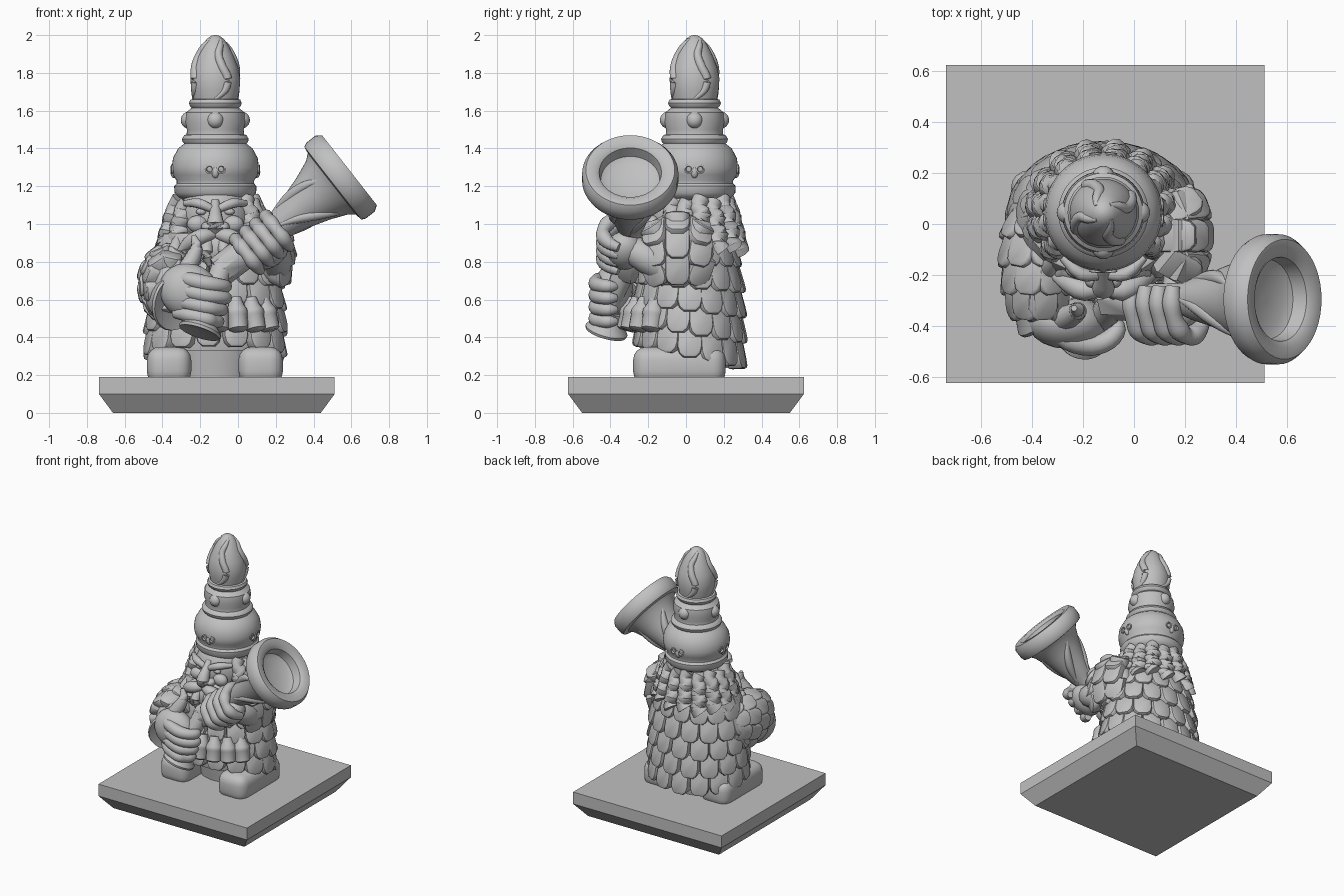
import bpy, bmesh
from math import sin, cos, pi, radians
from mathutils import Vector, Matrix

cube = bpy.data.objects.get("Cube")
if cube:
    bpy.data.objects.remove(cube)

stone = bpy.data.materials.new("stone_grey")
stone.use_nodes = True
stone.diffuse_color = (0.53, 0.53, 0.53, 1)
stone.node_tree.nodes["Principled BSDF"].inputs["Base Color"].default_value = (0.53, 0.53, 0.53, 1)

CX, HY = -0.12, 0.045          # figure centre line and hat axis depth


def finish(name, bm, angle=40):
    bmesh.ops.remove_doubles(bm, verts=bm.verts, dist=0.0001)
    bmesh.ops.recalc_face_normals(bm, faces=bm.faces)
    mesh = bpy.data.meshes.new(name)
    bm.to_mesh(mesh)
    bm.free()
    mesh.materials.append(stone)
    ob = bpy.data.objects.new(name, mesh)
    bpy.context.collection.objects.link(ob)
    bpy.ops.object.select_all(action='DESELECT')
    ob.select_set(True)
    bpy.context.view_layer.objects.active = ob
    bpy.ops.object.shade_smooth_by_angle(angle=radians(angle))


def skin(bm, rings):
    """Join rings of points with quads and cap both ends."""
    rows = [[bm.verts.new(p) for p in ring] for ring in rings]
    n = len(rows[0])
    for a, b in zip(rows, rows[1:]):
        for i in range(n):
            bm.faces.new((a[i], a[(i + 1) % n], b[(i + 1) % n], b[i]))
    bm.faces.new(rows[0])
    bm.faces.new(rows[-1])


def lathe(bm, profile, matrix, n=40):
    skin(bm, [[matrix @ Vector((r * cos(2 * pi * i / n), r * sin(2 * pi * i / n), z))
               for i in range(n)] for r, z in profile])


def smooth_path(points, radii, steps=3):
    """Catmull-Rom interpolation of (point, radius) pairs."""
    p = [Vector((*q, r)) for q, r in zip(points, radii)]
    p = [p[0]] + p + [p[-1]]
    out = []
    for a, b, c, d in zip(p, p[1:], p[2:], p[3:]):
        for k in range(steps):
            t = k / steps
            out.append(.5 * (2 * b + (c - a) * t + (2 * a - 5 * b + 4 * c - d) * t * t
                             + (3 * b - a - 3 * c + d) * t ** 3))
    return out + [p[-2]]


def tube(bm, points, radii, n=12):
    path = smooth_path(points, radii)
    path = path[:-2] + path[-1:]
    rings = []
    for i, p in enumerate(path):
        t = (path[min(i + 1, len(path) - 1)] - path[max(i - 1, 0)]).xyz
        q = t.to_track_quat('Z', 'Y')
        rings.append([p.xyz + q @ Vector((cos(2 * pi * k / n), sin(2 * pi * k / n), 0)) * p.w
                      for k in range(n)])
    skin(bm, rings)


def blob(bm, loc, size, tilt=0, axis='Z', seg=20):
    m = Matrix.Translation(loc) @ Matrix.Rotation(tilt, 4, axis) @ Matrix.Diagonal((*size, 1))
    bmesh.ops.create_uvsphere(bm, u_segments=seg, v_segments=seg // 2 + 2, radius=1, matrix=m)


def along(loc, direction):
    return Matrix.Translation(loc) @ Vector(direction).to_track_quat('Z', 'Y').to_matrix().to_4x4()


OUTLINE = [(-.47, .5), (.47, .5), (.49, -.15), (.42, -.36), (.24, -.49), (-.24, -.49), (-.42, -.36), (-.49, -.15)]


def scale_tile(bm, p, normal, down, w, h):
    """One rounded armour scale whose free end lifts off the surface."""
    nz = Vector(normal).normalized()
    y = -Vector(down)
    y = (y - nz * y.dot(nz)).normalized()
    x = y.cross(nz)
    layers = ((1, -.035), (1, .006), (.94, .017), (.8, .022))
    skin(bm, [[Vector(p) + x * u * w * s + y * v * h * s + nz * (z + .022 * (.5 - v) * (z > 0))
               for u, v in OUTLINE] for s, z in layers])


def plated_limb(bm, centre, radii, rows, angles, down, w, h):
    """Ellipsoid covered by scales in rings about the y axis."""
    c = Vector(centre)
    blob(bm, c, radii)
    rx, ry, rz = radii
    for j, t in enumerate(rows):
        k = (1 - t * t) ** .5
        for a in angles:
            a = radians(a + (12 if j % 2 else 0))
            d = Vector((rx * k * cos(a), ry * t, rz * k * sin(a)))
            scale_tile(bm, c + d, (d.x / rx**2, d.y / ry**2, d.z / rz**2), down, w, h)


# Square plinth with a chamfered underside
bm = bmesh.new()
skin(bm, [[(-.112 + sx * r, sy * r, z) for sx, sy in ((-1, -1), (1, -1), (1, 1), (-1, 1))]
          for r, z in ((.55, 0), (.624, .1), (.624, .19))])
finish("plinth", bm, 20)

# Boots and the shaded core between them
bm = bmesh.new()
for x in (-.365, .12):
    part = bmesh.ops.create_cube(bm, size=1, matrix=Matrix.Translation((x, -.035, .25))
                                 @ Matrix.Diagonal((.235, .49, .2, 1)))
    edges = list({e for v in part['verts'] for e in v.link_edges})
    bmesh.ops.bevel(bm, geom=edges, offset=.07, segments=4, affect='EDGES', profile=.5)
finish("boots", bm)
bm = bmesh.new()
lathe(bm, [(.2, .19), (.24, .4)], Matrix.Translation((CX, .04, 0)) @ Matrix.Diagonal((1, .8, 1, 1)))
finish("legs", bm)

# Coat body with rows of scales, hem rising to the front
bm = bmesh.new()
BODY = [(.95, .33), (1, .4), (.97, .6), (.93, .75), (.83, .87), (.65, .96), (.4, 1.02)]
lathe(bm, BODY, Matrix.Translation((CX, .02, 0)) @ Matrix.Diagonal((.335, .258, 1, 1)))
finish("coat", bm)
bm = bmesh.new()
for j in range(5):
    z, f = .33 + .13 * j, (1, 1, .98, .95, .86)[j]
    for i in range(15):
        a = 2 * pi * (i + j % 2 * .5) / 15
        lift = (.045 - .06 * sin(a)) * (1 - j / 5)
        scale_tile(bm, (CX + .335 * f * cos(a), .02 + .258 * f * sin(a), z + lift),
                   (cos(a) / .335, sin(a) / .258, .15 + .12 * j), (0, 0, -1), .134, .17)
finish("coat_scales", bm)

# Row of belt pouches
bm = bmesh.new()
for i in range(5):
    a = radians(-104 + 17 * i)
    out = Vector((cos(a) * .34, sin(a) * .3, 0))
    lathe(bm, [(.036, 0), (.052, .01), (.055, .08), (.06, .09), (.058, .11), (.042, .14), (.032, .18)],
          along(Vector((CX, 0, .435)) + out * 1.06, (-out.x * .9, -out.y * .9, 1)), 16)
finish("belt_pouches", bm)

# Right arm, flared cuff, hand and fingers
bm = bmesh.new()
plated_limb(bm, (-.375, -.14, .685), (.115, .26, .165), (.55, .15, -.25, -.62),
            range(30, 300, 38), (0, -1, -.25), .12, .14)
finish("right_sleeve", bm)
bm = bmesh.new()
lathe(bm, [(.1, 0), (.13, .07), (.16, .12), (.155, .135), (.1, .12)],
      along((-.41, -.24, .62), (.8, -.9, -.3)), 24)
finish("right_cuff", bm)
bm = bmesh.new()
blob(bm, (-.26, -.385, .645), (.16, .105, .145), radians(25), 'Y')
for i in range(4):
    z = .685 - .062 * i
    x = -.02 * max(0, i - 1)
    tube(bm, [(-.33, -.4, z + .03), (-.26, -.455, z + .02), (-.17, -.475, z), (-.1 + x, -.455, z - .01),
              (-.065 + x, -.41, z - .015), (-.08 + x, -.37, z - .015)], [.03, .04, .042, .038, .034, .02])
tube(bm, [(-.3, -.38, .72), (-.25, -.36, .8), (-.22, -.34, .87), (-.235, -.33, .94)], [.05, .045, .035, .012])
finish("right_hand", bm)

# Left arm with shoulder plates
bm = bmesh.new()
plated_limb(bm, (.17, -.045, .84), (.095, .19, .18), (.6, 0, -.62), (-38, 5, 50, 80), (.6, 0, -1), .135, .16)
finish("left_shoulder", bm)
bm = bmesh.new()
tube(bm, [(.18, 0, .74), (.2, -.12, .77), (.2, -.22, .83), (.16, -.31, .88)], [.07, .08, .085, .07])
finish("left_forearm", bm)

# Horn: barrel, collar, mouthpiece and flared hollow bell
AX = Vector((.787, 0, .617))
MOUTH = Vector((.59, -.295, 1.285))
bell = along(MOUTH, AX)
bm = bmesh.new()
lathe(bm, [(.062, -.74), (.064, -.5), (.082, -.45), (.105, -.36), (.143, -.24), (.18, -.15), (.207, -.118),
           (.245, -.112), (.255, -.09), (.255, -.03), (.235, 0), (.19, 0), (.165, -.02), (.155, -.08),
           (.12, -.1), (.01, -.1)], bell, 48)
lathe(bm, [(.06, -.88), (.083, -.87), (.085, -.74), (.07, -.72)], bell, 8)
tube(bm, [(-.08, -.31, .78), (-.13, -.37, .65), (-.18, -.41, .53)], [.06, .055, .05])
lathe(bm, [(.05, 0), (.07, .05), (.105, .085), (.115, .1), (.11, .115), (.02, .1)],
      along((-.17, -.395, .53), (-.3, -.25, -.9)), 28)
finish("horn", bm)

# Raised spiral bands on the bell
bm = bmesh.new()
for k in range(4):
    pts = []
    for i in range(7):
        t = i / 6
        a = 2 * pi * k / 4 + 1.3 * t
        r = .07 + .1 * t ** 1.4
        pts.append(bell @ Vector((r * cos(a), r * sin(a), -.47 + .33 * t)))
    tube(bm, pts, [.008 + .022 * sin(pi * i / 6) for i in range(7)])
finish("bell_bands", bm)

# Left fingers wrapped round the barrel
bm = bmesh.new()
up = Vector((-.617, 0, .787))
for i in range(4):
    c = MOUTH + AX * (-.7 + .067 * i) - up * .03
    pts = [c + up * .11 * sin(a) + Vector((0, -.145 * cos(a), 0)) for a in
           [radians(110 - 25 * k) for k in range(8)]]
    tube(bm, pts, [.028, .038, .033, .041, .033, .041, .034, .024])
blob(bm, MOUTH + AX * -.6 - up * .07 - Vector((0, .03, 0)), (.12, .1, .09), radians(-38), 'Y')
finish("left_hand", bm)

# Head, nose, brows, cheeks and eyes
bm = bmesh.new()
blob(bm, (CX, 0, 1.04), (.19, .2, .2), seg=32)
tube(bm, [(CX, -.17, 1.12), (CX, -.215, 1.06), (CX, -.25, 1.0), (CX, -.24, .96)], [.022, .032, .045, .03])
for s in (-1, 1):
    blob(bm, (CX + s * .045, -.215, .985), (.03, .035, .027))
    blob(bm, (CX + s * .095, -.175, 1.0), (.055, .04, .045))
    blob(bm, (CX + s * .075, -.185, 1.065), (.027, .02, .018))
    tube(bm, [(CX + s * .02, -.2, 1.08), (CX + s * .09, -.195, 1.11), (CX + s * .16, -.13, 1.11)], [.02, .026, .016])
finish("head", bm)

# Moustache and beard
bm = bmesh.new()
blob(bm, (CX, -.17, .87), (.19, .1, .11))
for s in (-1, 1):
    tube(bm, [(CX, -.24, .945), (CX + s * .07, -.26, .935), (CX + s * .14, -.23, .9), (CX + s * .2, -.2, .84)],
         [.02, .042, .036, .012])
    for i in range(4):
        x = CX + s * (.03 + .055 * i)
        tube(bm, [(x, -.22 + .03 * i, .92), (x + s * .02, -.27 + .03 * i, .85), (x, -.26 + .03 * i, .78)],
             [.028, .034, .012], 10)
finish("beard", bm)

# Wavy locks of hair round the sides and back
bm = bmesh.new()
for i in range(12):
    a0 = radians(-38 + 256 * i / 11)
    pts, radii = [], []
    for j in range(7):
        a, r = a0 + .05 * (-1) ** j, .195 + .075 * (j / 6) ** .65
        pts.append((CX + r * cos(a), HY + r * .87 * sin(a), 1.13 - .042 * j - .02 * (i % 2)))
        radii.append((.048, .04)[j % 2] + .002 * j)
    tube(bm, pts, radii)
finish("hair", bm)

# Tall tiered hat
HAT = [(.16, 1.12), (.2, 1.145), (.216, 1.165), (.218, 1.2), (.205, 1.215), (.205, 1.23), (.225, 1.26),
       (.231, 1.3), (.224, 1.35), (.197, 1.4), (.165, 1.425), (.173, 1.435), (.177, 1.45), (.165, 1.47),
       (.152, 1.475), (.15, 1.5), (.163, 1.54), (.155, 1.59), (.125, 1.615), (.135, 1.625), (.14, 1.64),
       (.132, 1.658), (.118, 1.662), (.128, 1.71), (.132, 1.77), (.12, 1.83), (.096, 1.89), (.072, 1.94),
       (.045, 1.98), (.022, 1.996), (.005, 2)]
hat_at = Matrix.Translation((CX, HY, 0))
bm = bmesh.new()
lathe(bm, HAT, hat_at, 48)
finish("hat", bm)

# Flame licks on the tip, studs on the middle tier, skull badges on the crown
bm = bmesh.new()
for k in range(4):
    pts = []
    for i, (r, z) in enumerate(HAT[22:29]):
        a = k * pi / 2 + .35 * sin(i * 1.1) + .13 * i
        pts.append(hat_at @ Vector(((r - .008) * cos(a), (r - .008) * sin(a), z)))
    tube(bm, pts, [.012, .02, .024, .024, .022, .018, .008])
finish("hat_flames", bm)
bm = bmesh.new()
for k in range(4):
    a = k * pi / 2
    blob(bm, (CX + .138 * cos(a), HY + .138 * sin(a), 1.55), (.045, .045, .045))
finish("hat_studs", bm)
bm = bmesh.new()
for k in range(4):
    turn = hat_at @ Matrix.Rotation(k * pi / 2, 4, 'Z')
    blob(bm, turn @ Vector((0, -.218, 1.275)), (.02, .02, .032))
    for s in (-1, 1):
        lathe(bm, [(.022, 0), (.025, .012), (.017, .014), (.013, .003)],
              turn @ along((s * .03, -.222, 1.29), (s * .1, -1, 0)), 14)
finish("hat_skulls", bm)
